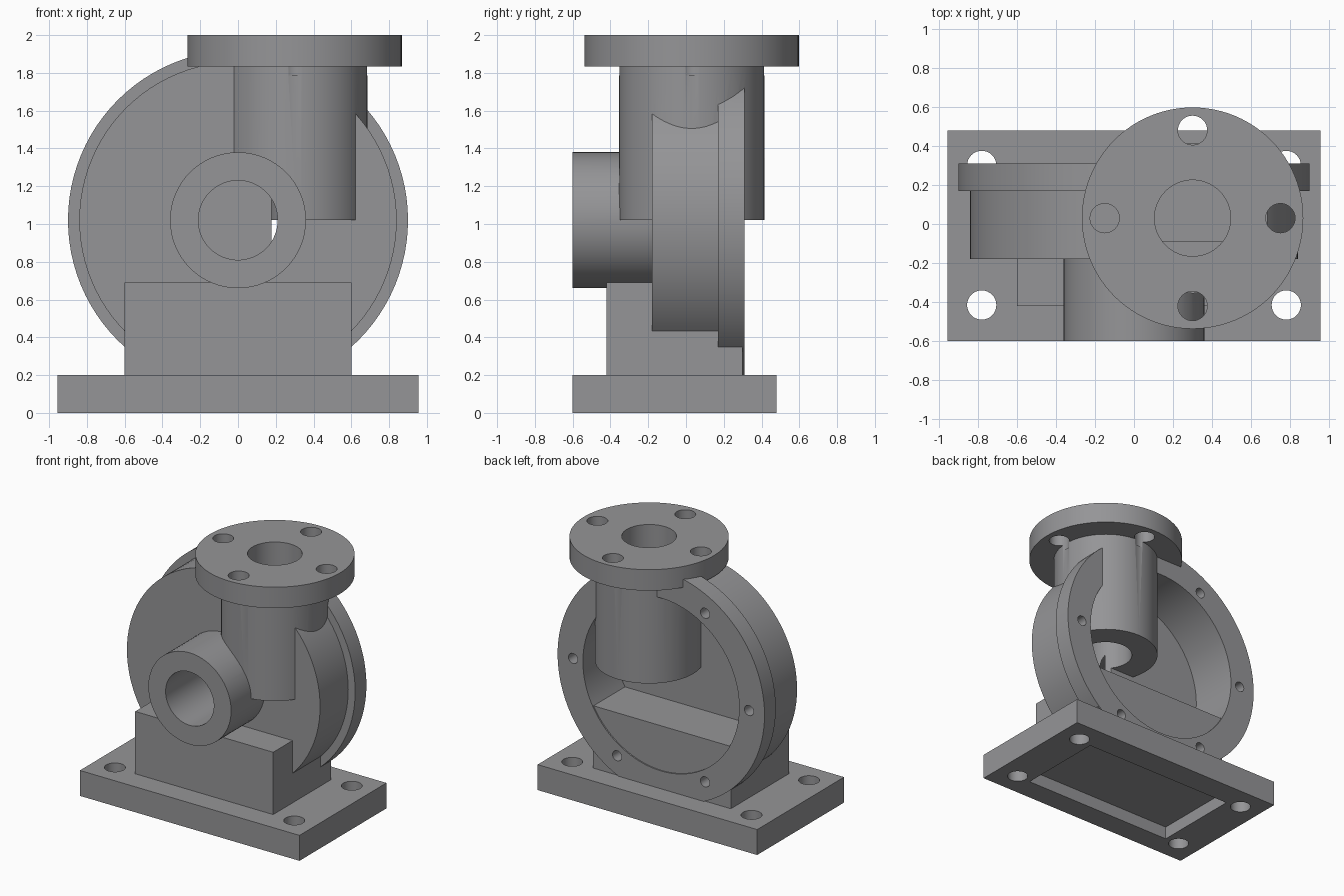
import bpy
import math
from mathutils import Vector

if "Cube" in bpy.data.objects:
    bpy.data.objects.remove(bpy.data.objects["Cube"])

AXIS_Z = 1.02              # height of the chamber axis
OUT_X, OUT_Y = 0.30, 0.03  # centre of the vertical outlet

iron = bpy.data.materials.new("cast_iron_grey")
iron.diffuse_color = (0.30, 0.30, 0.31, 1)
iron.use_nodes = True
iron.node_tree.nodes["Principled BSDF"].inputs["Base Color"].default_value = iron.diffuse_color


def finish(name):
    bpy.ops.object.transform_apply(location=True, rotation=True, scale=True)
    ob = bpy.context.object
    ob.name = name
    ob.data.materials.append(iron)
    return ob


def box(name, lo, hi):
    lo, hi = Vector(lo), Vector(hi)
    bpy.ops.mesh.primitive_cube_add(size=1, location=(lo + hi) / 2)
    bpy.context.object.scale = hi - lo
    return finish(name)


def cyl_z(name, x, y, r, z0, z1, n=64):
    bpy.ops.mesh.primitive_cylinder_add(vertices=n, radius=r, depth=z1 - z0,
                                        location=(x, y, (z0 + z1) / 2))
    return finish(name)


def cyl_y(name, x, z, r, y0, y1, n=64):
    bpy.ops.mesh.primitive_cylinder_add(vertices=n, radius=r, depth=y1 - y0,
                                        location=(x, (y0 + y1) / 2, z),
                                        rotation=(math.pi / 2, 0, 0))
    return finish(name)


def combine(ob, tools, operation):
    """Apply a boolean with each tool, then drop the tool."""
    for tool in tools:
        m = ob.modifiers.new("combine", 'BOOLEAN')
        m.operation = operation
        m.solver = 'EXACT'
        m.object = tool
        bpy.ops.object.select_all(action='DESELECT')
        ob.select_set(True)
        bpy.context.view_layer.objects.active = ob
        bpy.ops.object.modifier_apply(modifier=m.name)
        bpy.data.objects.remove(tool, do_unlink=True)


# Chamber body with its rear ring, opened at the back
housing = cyl_y("pump_housing", 0, AXIS_Z, 0.84, -0.18, 0.25, 96)
combine(housing, [cyl_y("rear_ring", 0, AXIS_Z, 0.90, 0.17, 0.31, 96)], 'UNION')
combine(housing, [cyl_y("chamber_cutter", 0, AXIS_Z, 0.68, -0.09, 0.5, 96)],
        'DIFFERENCE')

# Solid support filling the chamber bottom, foot plate, inlet and outlet
combine(housing, [
    box("support_block", (-0.60, -0.42, 0.15), (0.60, 0.30, 0.69)),
    box("base_plate", (-0.955, -0.60, 0), (0.955, 0.48, 0.20)),
    cyl_y("inlet_boss", 0, AXIS_Z, 0.36, -0.60, -0.14),
    cyl_z("outlet_pipe", OUT_X, OUT_Y, 0.385, AXIS_Z, 1.9),
    cyl_z("outlet_flange", OUT_X, OUT_Y, 0.567, 1.835, 2.0, 96),
], 'UNION')

# Bores, underside recess and bolt holes
combine(housing, [
    cyl_y("inlet_cutter", 0, AXIS_Z, 0.21, -0.8, -0.122),
    cyl_z("outlet_cutter", OUT_X, OUT_Y, 0.195, 0.90, 2.2),
    box("recess_cutter", (-0.66, -0.42, -0.2), (0.66, 0.28, 0.10)),
], 'DIFFERENCE')
combine(housing, [cyl_z("foot_hole_cutter", sx * 0.78, y, 0.075, -0.2, 0.4, 32)
                  for sx in (-1, 1) for y in (-0.415, 0.30)], 'DIFFERENCE')
combine(housing, [cyl_z("flange_hole_cutter",
                        OUT_X + 0.45 * math.cos(i * math.pi / 2),
                        OUT_Y + 0.45 * math.sin(i * math.pi / 2),
                        0.075, 1.787, 2.2, 32) for i in range(4)], 'DIFFERENCE')
# Ring screw holes, except where the outlet pipe covers the ring
combine(housing, [cyl_y("screw_hole_cutter", 0.765 * math.cos(i * math.pi / 3),
                        AXIS_Z + 0.765 * math.sin(i * math.pi / 3),
                        0.04, 0.10, 0.5, 20) for i in (0, 2, 3, 4, 5)], 'DIFFERENCE')

# Smooth round surfaces, keep edges sharp
bpy.ops.object.select_all(action='DESELECT')
housing.select_set(True)
bpy.context.view_layer.objects.active = housing
bpy.ops.object.shade_smooth_by_angle(angle=math.radians(35))
